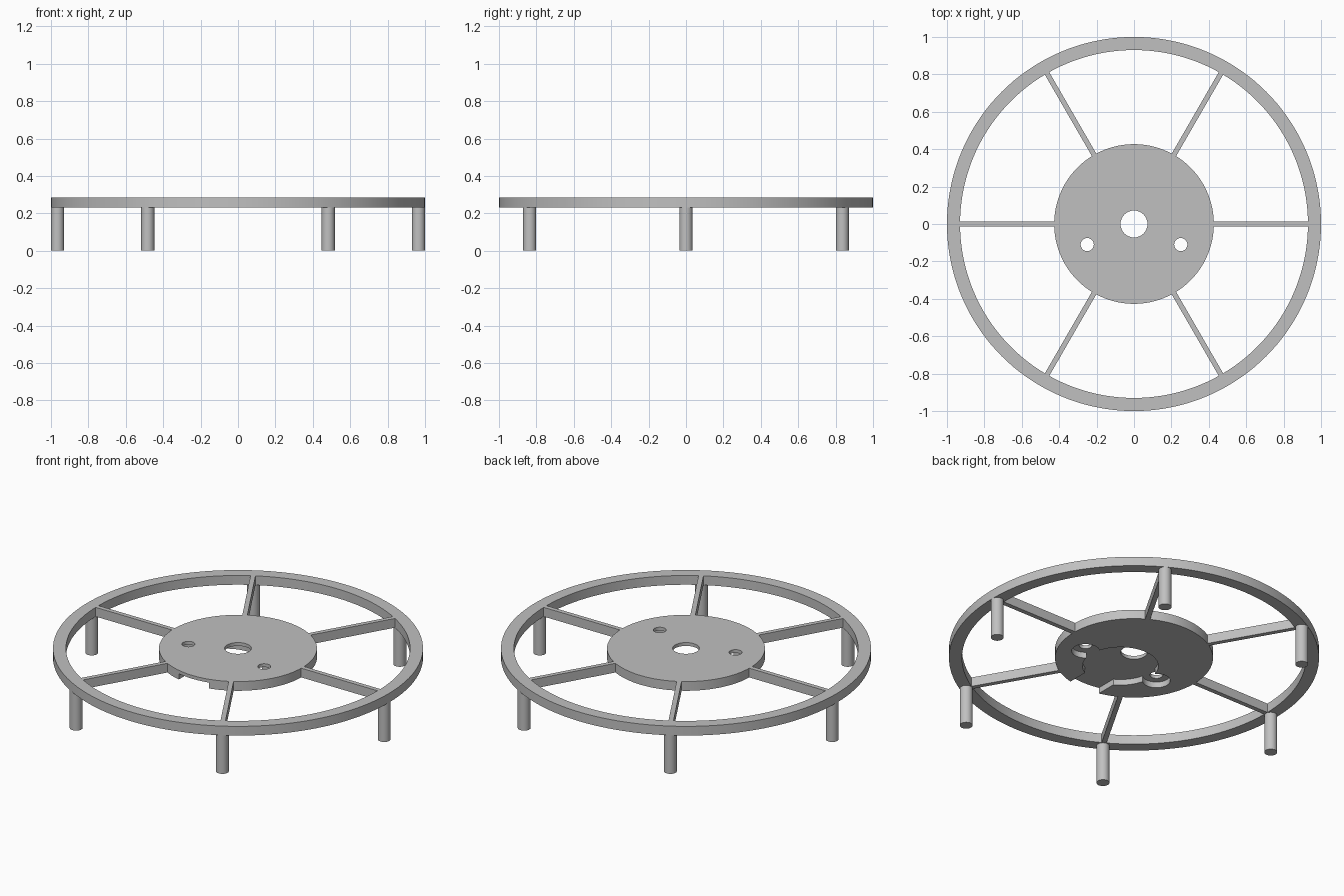
import bpy
from math import cos, sin, pi, radians

old = bpy.data.objects.get("Cube")
if old:
    bpy.data.objects.remove(old, do_unlink=True)

LOW, TOP = 0.23, 0.285      # underside and top of the wheel
RECESS = 0.265              # ceiling of the pocket under the hub
HUB_R, RIM_IN, LEG_R = 0.427, 0.93, 0.035

grey = bpy.data.materials.new("plain grey")
grey.use_nodes = True
grey.diffuse_color = (0.53, 0.53, 0.53, 1)
grey.node_tree.nodes["Principled BSDF"].inputs["Base Color"].default_value = (0.53, 0.53, 0.53, 1)


def finish(obj, name):
    obj.name = name
    obj.data.materials.clear()
    obj.data.materials.append(grey)
    return obj


def cylinder(name, r, z0, z1, x=0, y=0, sides=48):
    bpy.ops.mesh.primitive_cylinder_add(vertices=sides, radius=r, depth=z1 - z0,
                                        location=(x, y, (z0 + z1) / 2))
    return finish(bpy.context.object, name)


def box(name, size, loc, turn=0):
    bpy.ops.mesh.primitive_cube_add(size=1, location=loc, rotation=(0, 0, turn))
    obj = bpy.context.object
    obj.scale = size
    bpy.ops.object.transform_apply(location=False, rotation=False, scale=True)
    return finish(obj, name)


def cut(obj, cutter):
    cutter.hide_render = True
    mod = obj.modifiers.new("cut", 'BOOLEAN')
    mod.operation = 'DIFFERENCE'
    mod.solver = 'EXACT'
    mod.object = cutter
    bpy.context.view_layer.objects.active = obj
    bpy.ops.object.modifier_apply(modifier=mod.name)
    bpy.data.objects.remove(cutter, do_unlink=True)


def smooth(obj):
    bpy.ops.object.select_all(action='DESELECT')
    obj.select_set(True)
    bpy.context.view_layer.objects.active = obj
    bpy.ops.object.shade_smooth_by_angle(angle=radians(30))


# Outer rim
rim = cylinder("rim", 1, LOW, TOP, sides=144)
cut(rim, cylinder("cutter", RIM_IN, LOW - 0.1, TOP + 0.1, sides=144))
smooth(rim)

# Hub with an underside pocket that opens to the front
hub = cylinder("hub", HUB_R, LOW, TOP, sides=96)
cut(hub, cylinder("cutter", 0.205, LOW - 0.1, RECESS, 0, -0.114, 72))
cut(hub, box("cutter", (0.2, 0.5, RECESS - LOW + 0.1),
             (0, -0.37, (RECESS + LOW - 0.1) / 2)))
for x in (-0.25, 0.25):
    cut(hub, cylinder("cutter", 0.075, LOW - 0.1, RECESS, x, -0.11))
    cut(hub, cylinder("cutter", 0.035, LOW - 0.2, TOP + 0.1, x, -0.11))
cut(hub, cylinder("cutter", 0.072, LOW - 0.2, TOP + 0.1))
smooth(hub)

# Six spokes, each with a leg under the rim
inner, outer = HUB_R - 0.008, RIM_IN + 0.01
mid = (inner + outer) / 2
for i in range(6):
    a = i * pi / 3
    box(f"spoke_{i + 1}", (outer - inner, 0.027, TOP - LOW),
        (mid * cos(a), mid * sin(a), (LOW + TOP) / 2), a)
    d = 1 - LEG_R
    smooth(cylinder(f"leg_{i + 1}", LEG_R, 0, LOW, d * cos(a), d * sin(a), 32))
